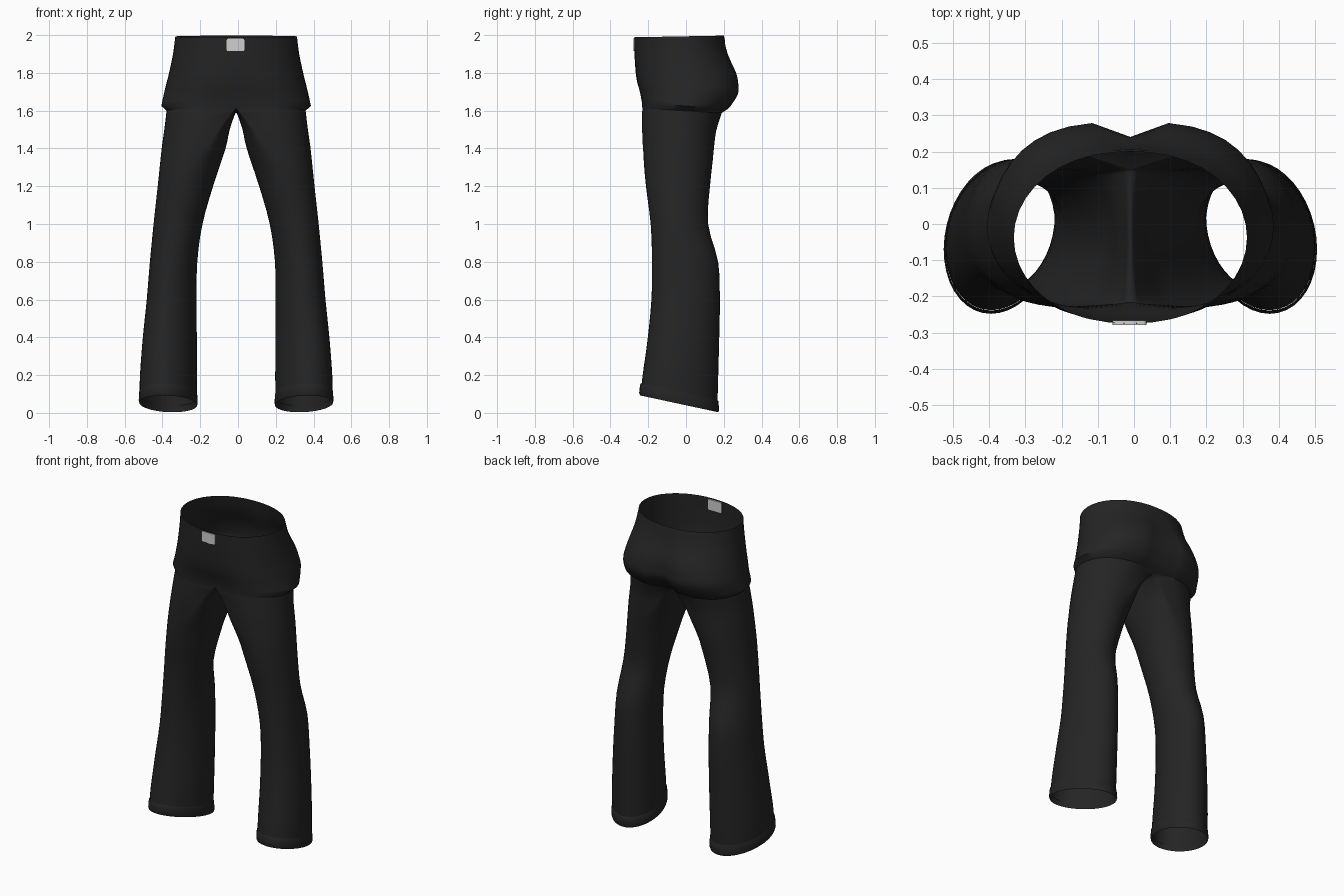
import bpy, bmesh, math

if "Cube" in bpy.data.objects:
    bpy.data.objects.remove(bpy.data.objects["Cube"])

CENTRE_X = -0.010
SEG = 20                      # segments over the outer half of a section


def material(name, rgb):
    m = bpy.data.materials.new(name)
    m.diffuse_color = (*rgb, 1)
    m.use_nodes = True
    m.node_tree.nodes["Principled BSDF"].inputs["Base Color"].default_value = m.diffuse_color
    return m


BLACK = material("black cloth", (0.018, 0.018, 0.018))
SILVER = material("silver metal", (0.62, 0.62, 0.62))


def ramp(z, start, end):
    """0 at start, 1 at end, clamped."""
    return min(1.0, max(0.0, (z - start) / (end - start)))


def section(z, x0, x1, yf, yb, slope=0.0, dip_f=0.0, dip_b=0.0, blend=0.0, turn=0.0,
            power=0.68, half=False):
    """Horizontal section of one side: a D shape on the centre line blended to an ellipse."""
    cy, ry = (yf + yb) / 2, (yb - yf) / 2
    cx, rx = (x0 + x1) / 2, (x1 - x0) / 2
    pts = []
    for i in range(SEG + 1 if half else 2 * SEG):
        t = -math.pi / 2 + math.pi * i / SEG
        c, s = math.cos(t), math.sin(t)
        dx = x0 + (x1 - x0) * c ** power if c > 1e-6 else x0
        x = dx * (1 - blend) + (cx + rx * c) * blend
        dip = dip_f * math.exp(-(dx / 0.08) ** 2) if s < 0 else dip_b * math.exp(-(dx / 0.05) ** 2)
        y = cy + (ry - dip) * s
        pts.append((x - turn * (y - cy), y, z - slope * (y - cy)))
    return pts


def finish(name, bm, mat, mirror):
    me = bpy.data.meshes.new(name)
    bm.to_mesh(me)
    bm.free()
    me.materials.append(mat)
    ob = bpy.data.objects.new(name, me)
    bpy.context.collection.objects.link(ob)
    ob.location.x = CENTRE_X
    bpy.ops.object.select_all(action='DESELECT')
    ob.select_set(True)
    bpy.context.view_layer.objects.active = ob
    bpy.ops.object.shade_smooth_by_angle(angle=math.radians(50))
    if mirror:
        m = ob.modifiers.new("mirror", 'MIRROR')
        m.merge_threshold = 0.0005


def loft(name, rings, closed):
    bm = bmesh.new()
    rows = [[bm.verts.new(p) for p in r] for r in rings]
    n = len(rows[0])
    for a, b in zip(rows, rows[1:]):
        for i in range(n if closed else n - 1):
            j = (i + 1) % n
            bm.faces.new((a[i], b[i], b[j], a[j]))
    finish(name, bm, BLACK, True)


def spline(rows, steps):
    """Smoothly fill in sections between the given ones."""
    out = []
    for k in range(len(rows) - 1):
        quad = [rows[max(0, min(len(rows) - 1, k + d))] for d in (-1, 0, 1, 2)]
        for i in range(steps):
            t = i / steps
            out.append([b + t * (c - a) / 2 + t * t * (a - 2.5 * b + 2 * c - d / 2)
                        + t ** 3 * (1.5 * (b - c) + (d - a) / 2) for a, b, c, d in zip(*quad)])
    return out + [rows[-1]]


# Hips and seat, ending in a tuck above the legs: z, half width, front, back
hips = [
    (1.993, 0.322, -0.275, 0.200),
    (1.900, 0.334, -0.273, 0.226),
    (1.800, 0.355, -0.266, 0.270),
    (1.740, 0.370, -0.257, 0.281),
    (1.690, 0.382, -0.248, 0.277),
    (1.625, 0.396, -0.238, 0.228),
]
rings = [section(z, 0, w, f, b, 0.06 * ramp(z, 1.72, 1.64) - 0.02 * ramp(z, 1.9, 2.0),
                 0.02 * ramp(z, 1.75, 1.6), 0.042 * ramp(z, 1.97, 1.75),
                 power=0.68 + 0.24 * ramp(z, 1.72, 1.95), half=True)
         for z, w, f, b in spline(hips, 3)]
rings.append(section(1.6, 0, 0.368, -0.236, 0.192, 0.06, 0.02, 0.042, power=0.6, half=True))
loft("hips", rings, False)

# Legs, open at both ends: z, inner, outer, front, back
legs = [
    (1.60, 0.000, 0.368, -0.236, 0.192),
    (1.50, 0.034, 0.380, -0.235, 0.163),
    (1.40, 0.056, 0.394, -0.230, 0.150),
    (1.20, 0.122, 0.415, -0.212, 0.127),
    (1.00, 0.178, 0.437, -0.187, 0.117),
    (0.80, 0.206, 0.456, -0.180, 0.170),
    (0.60, 0.210, 0.472, -0.183, 0.179),
    (0.40, 0.210, 0.492, -0.202, 0.176),
    (0.20, 0.209, 0.507, -0.226, 0.170),
    (0.08, 0.210, 0.509, -0.238, 0.166),
]
rings = []
for z, x0, x1, f, b in spline(legs, 3):
    top = ramp(z, 1.3, 1.6)
    slope = 0.06 * ramp(z, 1.45, 1.6) + 0.21 * ramp(z, 0.36, 0.1)
    rings.append(section(z, x0, x1, f, b, slope, 0.02 * top, 0.042 * top,
                         1 - top, 0.12 * ramp(z, 1.4, 0.4), power=0.6))
loft("legs", rings, True)

# Turned hems, slightly wider than the legs: z, growth
loft("hems", [section(z, 0.210 - g / 2, 0.509 + g / 2, -0.239 - g, 0.167 + g, 0.215, blend=1, turn=0.12)
              for z, g in ((0.112, 0), (0.106, 0.004), (0.06, 0.009), (0.048, 0.004))], True)

# Belt buckle with rounded corners
bm = bmesh.new()
bmesh.ops.create_cube(bm, size=1)
for v in bm.verts:
    v.co.x = v.co.x * 0.094 - 0.003
    v.co.y = v.co.y * 0.012 - 0.273
    v.co.z = v.co.z * 0.066 + 1.948
corners = [e for e in bm.edges if abs(e.verts[0].co.x - e.verts[1].co.x) < 1e-5
           and abs(e.verts[0].co.z - e.verts[1].co.z) < 1e-5]
bmesh.ops.bevel(bm, geom=corners, offset=0.008, segments=2, affect='EDGES', profile=0.5)
finish("buckle", bm, SILVER, False)
